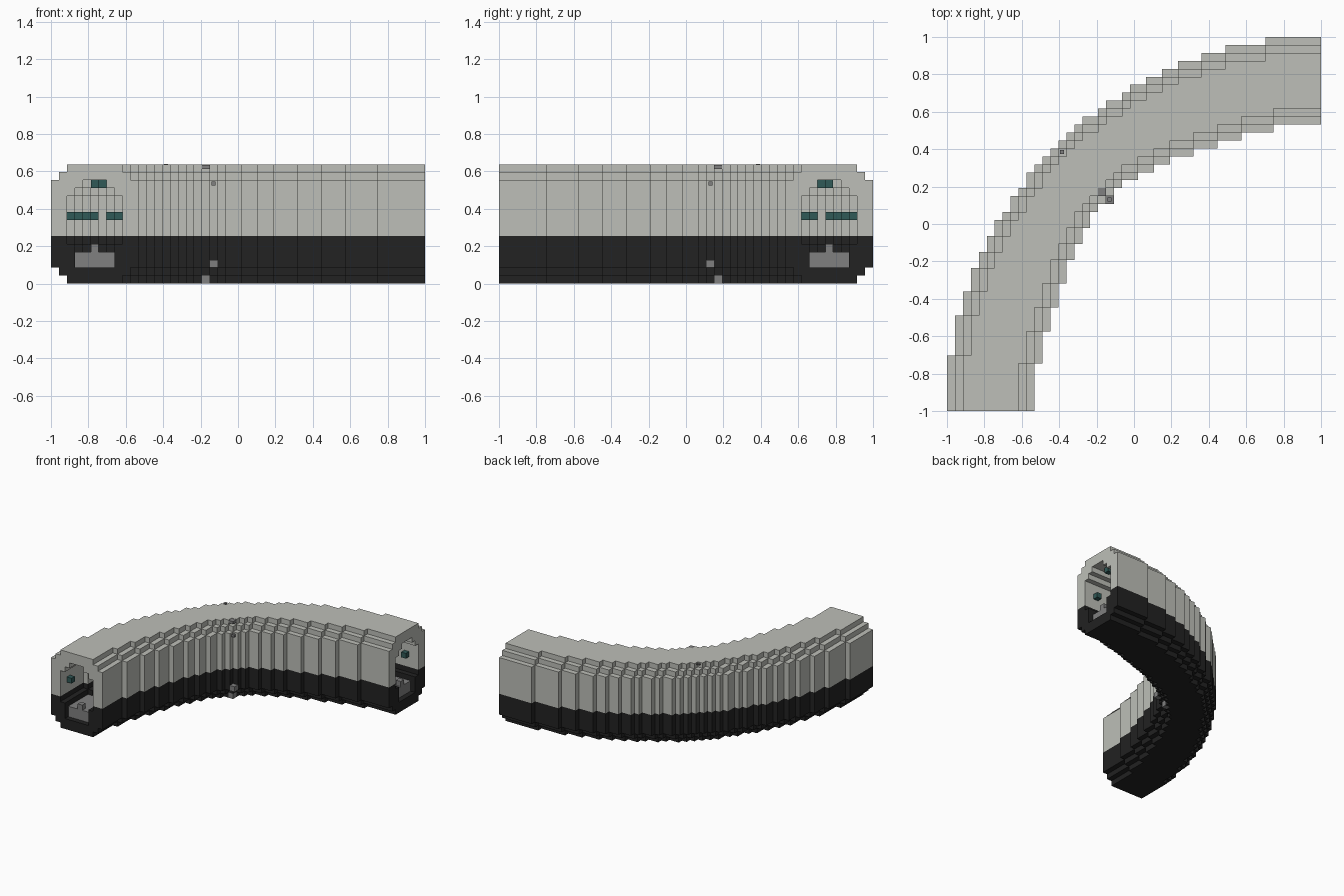
import bpy, bmesh, math
from mathutils import Vector

N = 47                 # cells along the longest side
U = 2 / N              # cell size
INNER_STEPS = [6, 10, 13, 16, 19, 21, 23, 25, 26, 27]

cube = bpy.data.objects.get("Cube")
if cube:
    bpy.data.objects.remove(cube)


def material(name, rgb):
    m = bpy.data.materials.new(name)
    m.use_nodes = True
    m.diffuse_color = (*rgb, 1)
    m.node_tree.nodes["Principled BSDF"].inputs["Base Color"].default_value = (*rgb, 1)
    return m


pale = material("pale_concrete", (0.51, 0.52, 0.48))
dark = material("dark_stone", (0.016, 0.016, 0.016))
grey = material("mid_grey", (0.216, 0.216, 0.216))
teal = material("teal_lamp", (0.03, 0.10, 0.095))


# sideways shift of the outer and inner walls at each slice
def outer_shift(j):
    return next(i for i in range(N) if math.hypot(N - i - 0.5, j + 0.5) <= N)


def inner_shift(j):
    return sum(step <= j for step in INNER_STEPS)


# inset of the rounded tube outline, per level
def outline_inset(k):
    return max(0, 2 - k, k - 12)


# inset of the passage, per level, None where solid
def passage_inset(k):
    if k < 2 or k > 12:
        return None
    if k < 5:
        return 3
    return max(2, k - 8)


shell, rail, lamps, plugs = set(), set(), set(), set()


def put(group, i, j, k):
    """Add a cell and its mirror image across the middle of the bend."""
    if i + j < N:
        group.add((i, j, k))
        group.add((N - 1 - j, N - 1 - i, k))


# sweep the cross-section along half of the bend, mirrored to the other half
for j in range(34):
    a, b = outer_shift(j), inner_shift(j) + 10
    for k in range(15):
        o, p = outline_inset(k), passage_inset(k)
        for i in range(a + o, b - o + 1):
            if p is None or not a + p <= i <= b - p:
                put(shell, i, j, k)
            elif k < 4 and j > 0:
                put(rail, i, j, k)

# raised block on the track bed at each entrance
put(rail, 5, 1, 4)

# wall and ceiling lamps
for j in (2, 8, 13, 16, 21, 26):
    a, b = outer_shift(j), inner_shift(j)
    put(lamps, a + 2, j, 8)
    put(lamps, b + 8, j, 8)
    put(lamps, a + 5, j, 12)

# small grey plugs in the middle joint of the inner bend
for i, k in ((19, 0), (20, 2)):
    put(plugs, i, N - 1 - i, k)
plugs -= shell

everything = shell | rail | lamps | plugs
AXES = [Vector((1, 0, 0)), Vector((0, 1, 0)), Vector((0, 0, 1))]


def build(name, cells, mat):
    """Skin a set of cells, leaving out faces that touch another cell."""
    bm = bmesh.new()
    verts = {}

    def vert(p):
        key = tuple(round(c) for c in p)
        if key not in verts:
            x, y, z = key
            verts[key] = bm.verts.new((x * U - 1, y * U - 1, z * U))
        return verts[key]

    for cell in sorted(cells):
        base = Vector(cell)
        for n in range(3):
            axis, s, t = AXES[n], AXES[(n + 1) % 3], AXES[(n + 2) % 3]
            for side in (0, 1):
                near = base + axis * (2 * side - 1)
                if tuple(int(c) for c in near) in everything:
                    continue
                q = base + axis * side
                loop = [q, q + s, q + s + t, q + t]
                if not side:
                    loop.reverse()
                bm.faces.new([vert(p) for p in loop])
    # merge flat neighbours into large plain faces
    bmesh.ops.dissolve_limit(bm, angle_limit=0.01, verts=bm.verts, edges=bm.edges)
    mesh = bpy.data.meshes.new(name)
    bm.to_mesh(mesh)
    bm.free()
    mesh.materials.append(mat)
    obj = bpy.data.objects.new(name, mesh)
    bpy.context.collection.objects.link(obj)
    return obj


build("lower_tunnel", {c for c in shell if c[2] < 6}, dark)
build("upper_tunnel", {c for c in shell if c[2] >= 6}, pale)
build("track_bed", rail, grey)
build("lamps", lamps, teal)
build("joint_plugs", plugs, grey)


# half-height plug under the roof edge and a small stud on the inner wall
def block(name, centre, size, mat):
    bm = bmesh.new()
    bmesh.ops.create_cube(bm, size=1)
    bmesh.ops.scale(bm, vec=size, verts=bm.verts)
    bmesh.ops.translate(bm, vec=centre, verts=bm.verts)
    mesh = bpy.data.meshes.new(name)
    bm.to_mesh(mesh)
    bm.free()
    mesh.materials.append(mat)
    bpy.context.collection.objects.link(bpy.data.objects.new(name, mesh))


block("roof_plug", (-0.17, 0.17, 0.625), (U, U, U / 2), grey)
block("wall_stud", (-0.13, 0.13, 0.535), (U / 2, U / 2, U / 2), grey)
block("roof_stud", (-0.385, 0.385, 0.634), (U / 2, U / 2, 0.009), grey)
